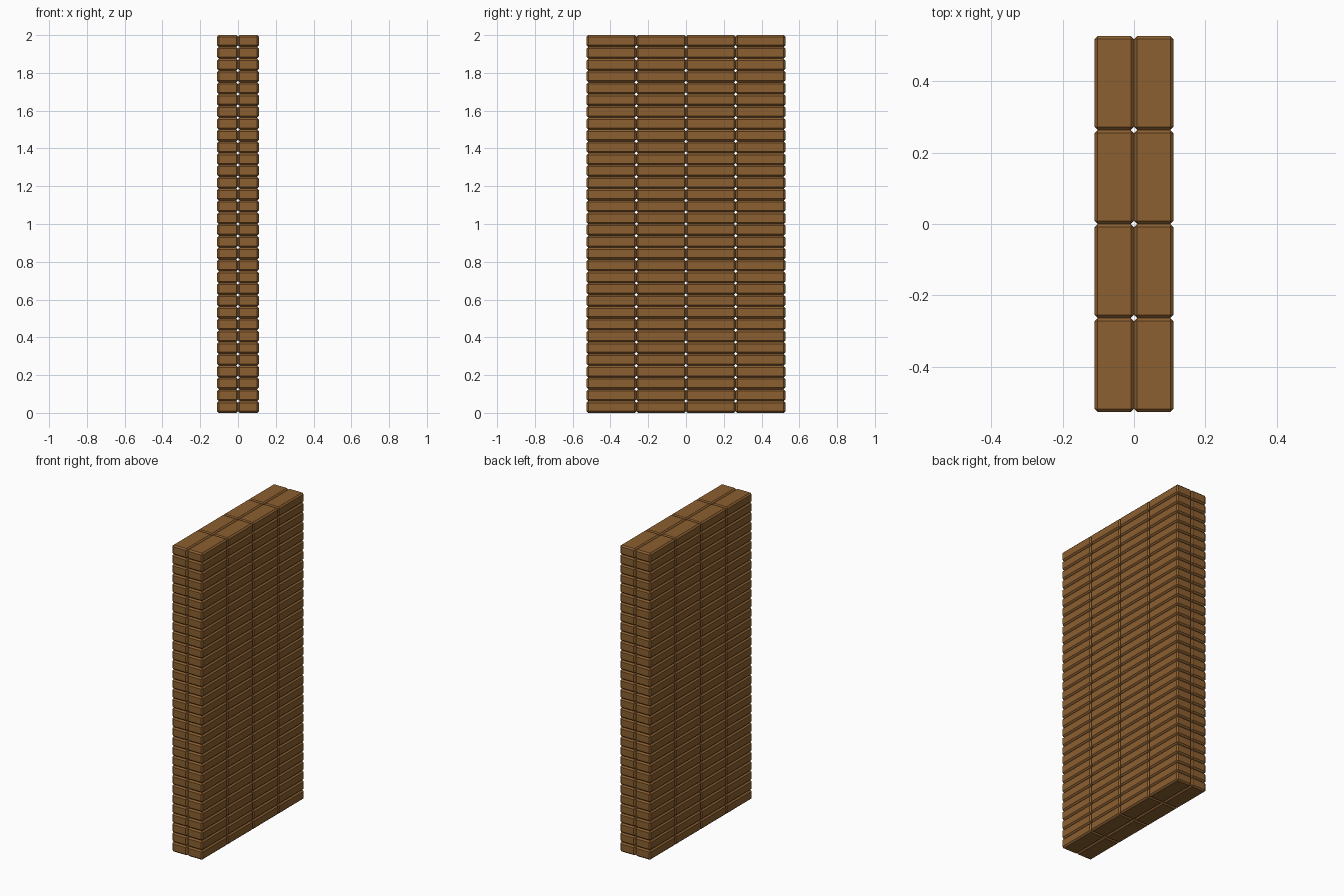
import bpy, bmesh

if "Cube" in bpy.data.objects:
    bpy.data.objects.remove(bpy.data.objects["Cube"])

NX, NY, NZ = 2, 4, 32                 # bricks per direction
SX, SY, SZ = 0.1105, 0.263, 0.0625    # brick size (bricks touch)
BEVEL = 0.009

# Brown brick material
brown = bpy.data.materials.new("brown_brick")
brown.diffuse_color = (0.26, 0.115, 0.03, 1.0)
brown.use_nodes = True
brown.node_tree.nodes["Principled BSDF"].inputs["Base Color"].default_value = brown.diffuse_color

# One chamfered brick mesh shared by every brick
mesh = bpy.data.meshes.new("brick")
bm = bmesh.new()
bmesh.ops.create_cube(bm, size=1.0)
bmesh.ops.scale(bm, vec=(SX, SY, SZ), verts=bm.verts)
bmesh.ops.bevel(bm, geom=bm.edges[:], offset=BEVEL, offset_type='OFFSET',
                segments=1, profile=0.5, affect='EDGES')
bm.to_mesh(mesh)
bm.free()
mesh.materials.append(brown)

# Stack of bricks: rows, columns and courses
for k in range(NZ):
    for j in range(NY):
        for i in range(NX):
            brick = bpy.data.objects.new(f"brick_{k}_{j}_{i}", mesh)
            brick.location = ((i - (NX - 1) / 2) * SX,
                              (j - (NY - 1) / 2) * SY,
                              (k + 0.5) * SZ)
            bpy.context.collection.objects.link(brick)
